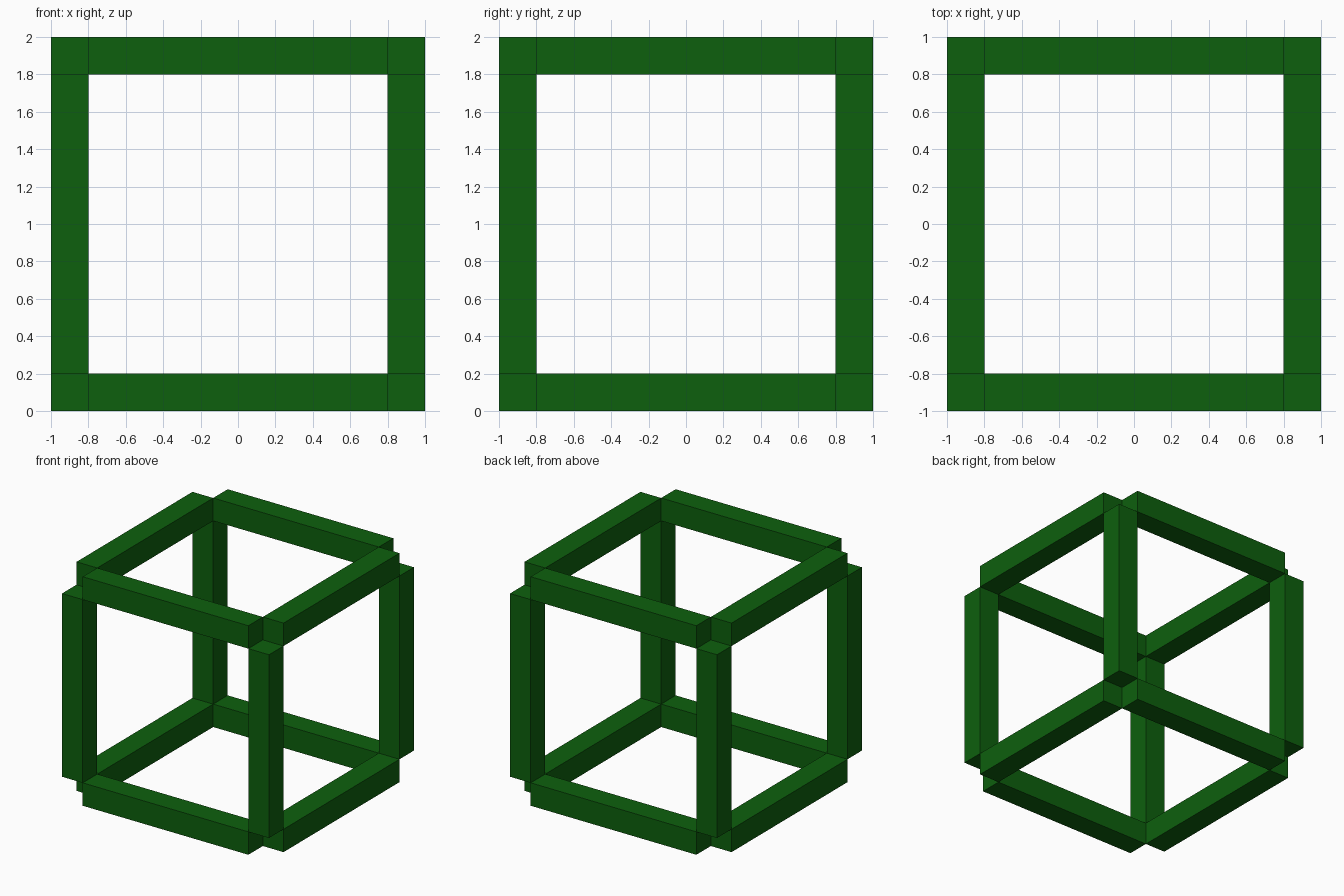
import bpy
from mathutils import Vector

if "Cube" in bpy.data.objects:
    bpy.data.objects.remove(bpy.data.objects["Cube"])

HALF = 1.0    # half the outer size
T = 0.2       # bar thickness
LENGTH = 2 * (HALF - T)   # bars stop short, leaving the corner cubes open
OFF = HALF - T / 2

green = bpy.data.materials.new("dark green")
green.diffuse_color = (0.004, 0.117, 0.004, 1)
green.use_nodes = True
green.node_tree.nodes["Principled BSDF"].inputs["Base Color"].default_value = green.diffuse_color


def bar(name, centre, size):
    bpy.ops.mesh.primitive_cube_add(size=1, location=centre)
    ob = bpy.context.object
    ob.name = name
    for v in ob.data.vertices:
        v.co = Vector(a * b for a, b in zip(v.co, size))
    ob.data.materials.append(green)


# Four parallel bars for each axis, one per edge of the cube
for axis, label in enumerate(("cross_bar", "depth_bar", "upright")):
    u, v = [a for a in range(3) if a != axis]
    number = 1
    for su in (-1, 1):
        for sv in (-1, 1):
            centre = [0, 0, 0]
            centre[u], centre[v] = su * OFF, sv * OFF
            centre[2] += HALF
            size = [T, T, T]
            size[axis] = LENGTH
            bar(f"{label}_{number}", centre, size)
            number += 1
